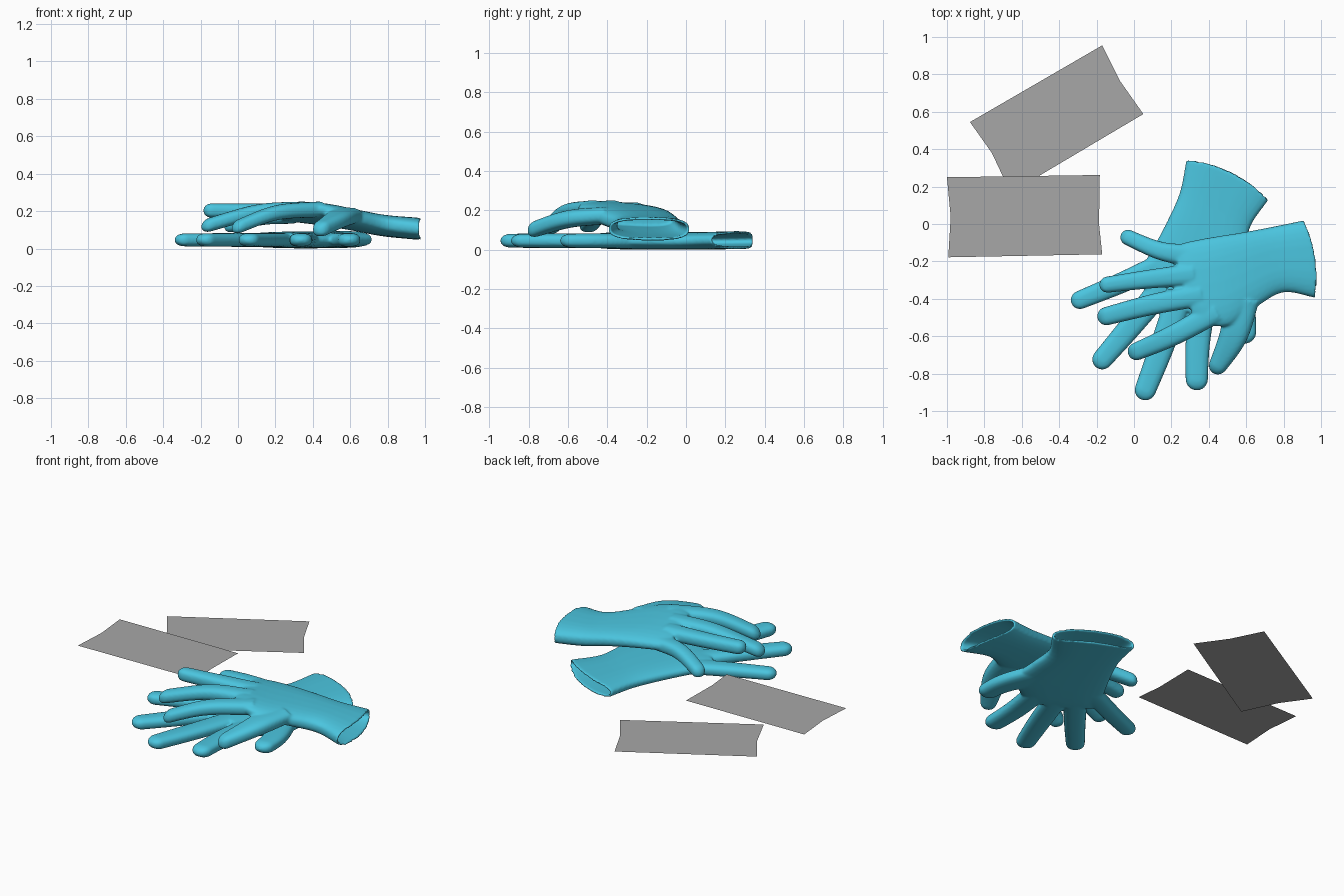
import bpy, bmesh, math
from mathutils import Vector as V

if "Cube" in bpy.data.objects:
    bpy.data.objects.remove(bpy.data.objects["Cube"])


def material(name, rgb):
    m = bpy.data.materials.new(name)
    m.diffuse_color = (*rgb, 1)
    m.use_nodes = True
    m.node_tree.nodes["Principled BSDF"].inputs["Base Color"].default_value = m.diffuse_color
    return m


CYAN = material("glove cyan", (0.07, 0.56, 0.74))
GREY = material("sheet grey", (0.39, 0.39, 0.39))


def make_object(name, bm, mat):
    me = bpy.data.meshes.new(name)
    bm.to_mesh(me)
    bm.free()
    me.materials.append(mat)
    ob = bpy.data.objects.new(name, me)
    bpy.context.collection.objects.link(ob)
    return ob


def spline(pts, t):
    """Catmull-Rom through vectors of any size, t in 0..1."""
    n = len(pts) - 1
    i = min(int(t * n), n - 1)
    u = t * n - i
    p1, p2 = pts[i], pts[i + 1]
    p0 = pts[i - 1] if i > 0 else p1 * 2 - p2
    p3 = pts[i + 2] if i + 2 <= n else p2 * 2 - p1
    return 0.5 * (2 * p1 + (p2 - p0) * u + (2 * p0 - 5 * p1 + 4 * p2 - p3) * u * u
                  + (3 * p1 - p0 - 3 * p2 + p3) * u ** 3)


def ring(c, side, h, bulge=V((0, 0, 0)), power=2.6, n=28):
    """Rounded cross-section spanned by a side vector and a half height."""
    out = []
    for k in range(n):
        a = 2 * math.pi * k / n
        x = math.copysign(abs(math.cos(a)) ** (2 / power), math.cos(a))
        z = math.copysign(abs(math.sin(a)) ** (2 / power), math.sin(a))
        out.append(c + side * x + V((0, 0, h * z)) + bulge * (1 - x * x))
    return out


def loft(bm, rings):
    vs = [[bm.verts.new(p) for p in r] for r in rings]
    for a, b in zip(vs, vs[1:]):
        for k in range(len(a)):
            j = (k + 1) % len(a)
            bm.faces.new((a[k], a[j], b[j], b[k]))
    bm.faces.new(vs[0][::-1])
    bm.faces.new(vs[-1])


def finger(bm, pts):
    """pts: (x, y, z, half width, half height) from base to tip."""
    pts = [V(p) for p in pts]
    tip = V(pts[-1][:3])
    rings = []
    for k in range(31):
        t = 1 - (1 - k / 30) ** 2
        p = spline(pts, t)
        d = spline(pts, min(t + 0.01, 1)) - spline(pts, min(t, 0.99) - 0.01 if t > 0.01 else 0)
        side = V((-d[1], d[0], 0)).normalized()
        c = V(p[:3])
        q = max(0.0, 1 - (c - tip).length / p[3])
        f = max(0.08, math.sqrt(1 - q * q))
        rings.append(ring(c, side * p[3] * f, p[4] * f))
    loft(bm, rings)


def palm(bm, stations, bulge):
    """stations: (left x, y, z, right x, y, z, half height), knuckles to cuff, with an open cuff."""
    pts = [V(s) for s in stations]
    wall = 0.014

    def section(t, inset):
        p = spline(pts, t)
        l, r = V(p[:3]), V(p[3:6])
        side = (l - r) / 2
        out = V((side.y, -side.x, 0)).normalized()
        if out.dot(V(pts[-1][:3]) - V(pts[0][:3])) < 0:
            out = -out
        side -= side.normalized() * inset
        return ring((l + r) / 2, side, p[6] - inset, out * bulge * t ** 6, 2.8)

    rings = [section(k / 24, 0) for k in range(25)]
    rings += [section(1 - k / 24, wall) for k in range(12)]
    loft(bm, rings)


def glove(name, stations, bulge, fingers):
    bm = bmesh.new()
    palm(bm, stations, bulge)
    for f in fingers:
        finger(bm, f)
    bmesh.ops.recalc_face_normals(bm, faces=bm.faces)
    ob = make_object(name, bm, CYAN)
    # fuse palm and fingers into one soft skin
    r = ob.modifiers.new("fuse", 'REMESH')
    r.mode = 'VOXEL'
    r.voxel_size = 0.008
    r.use_smooth_shade = True
    s = ob.modifiers.new("soften", 'SMOOTH')
    s.factor = 0.5
    s.iterations = 5
    return ob


# lower glove, lying flat
Z = 0.046
glove("lower_glove", [
    (0.00, -0.31, Z, 0.38, -0.52, Z, 0.036),
    (0.03, -0.25, Z, 0.46, -0.47, Z, 0.042),
    (0.10, -0.13, Z, 0.58, -0.36, Z, 0.045),
    (0.18, 0.02, Z, 0.60, -0.19, Z, 0.045),
    (0.245, 0.17, Z, 0.62, -0.02, Z, 0.044),
    (0.28, 0.345, Z + .003, 0.72, 0.13, Z + .003, 0.046)], 0.045, [
    [(0.14, -0.22, Z, .06, .036), (-0.08, -0.32, Z, .055, .036), (-0.335, -0.425, Z, .048, .034)],
    [(0.16, -0.33, Z, .07, .038), (-0.02, -0.55, Z, .062, .037), (-0.205, -0.765, Z, .053, .035)],
    [(0.24, -0.40, Z, .07, .038), (0.14, -0.68, Z, .065, .037), (0.04, -0.94, Z, .055, .035)],
    [(0.37, -0.42, Z, .07, .038), (0.34, -0.65, Z, .065, .037), (0.335, -0.89, Z, .058, .035)],
    [(0.48, -0.24, Z, .09, .040), (0.575, -0.45, Z, .07, .038), (0.60, -0.64, Z, .055, .035)],
])

# upper glove, draped across the lower one
glove("upper_glove", [
    (0.21, -0.13, .175, 0.32, -0.51, .21, 0.038),
    (0.27, -0.10, .175, 0.40, -0.54, .215, 0.046),
    (0.42, -0.07, .165, 0.52, -0.54, .195, 0.052),
    (0.58, -0.045, .145, 0.66, -0.44, .160, 0.054),
    (0.74, -0.015, .118, 0.80, -0.365, .128, 0.056),
    (0.91, 0.02, .105, 0.97, -0.395, .106, 0.059)], 0.03, [
    [(0.30, -0.17, .175, .06, .042), (0.13, -0.14, .165, .048, .04), (-0.07, -0.055, .115, .04, .036)],
    [(0.32, -0.27, .200, .06, .042), (0.08, -0.295, .200, .05, .04), (-0.185, -0.33, .203, .042, .038)],
    [(0.36, -0.38, .210, .06, .042), (0.10, -0.43, .195, .055, .04), (-0.195, -0.505, .115, .048, .037)],
    [(0.44, -0.47, .210, .06, .042), (0.20, -0.60, .190, .055, .04), (-0.03, -0.70, .105, .046, .037)],
    [(0.58, -0.40, .175, .09, .045), (0.53, -0.60, .155, .075, .045), (0.425, -0.80, .095, .042, .04)],
])

# thin grey sheets
SHEETS = [
    ("back_sheet", 0.04, [(-.17, .955), (-.877, .545), (-.76, .38), (-.66, .167), (.05, .588), (-.075, .765)]),
    ("front_sheet", 0.10, [(-1, .25), (-.98, .037), (-.993, -.178), (-.17, -.162), (-.187, .0), (-.183, .262)])]
for name, z, pts in SHEETS:
    bm = bmesh.new()
    f = bm.faces.new([bm.verts.new((x, y, z)) for x, y in pts])
    f.normal_update()
    make_object(name, bm, GREY)
